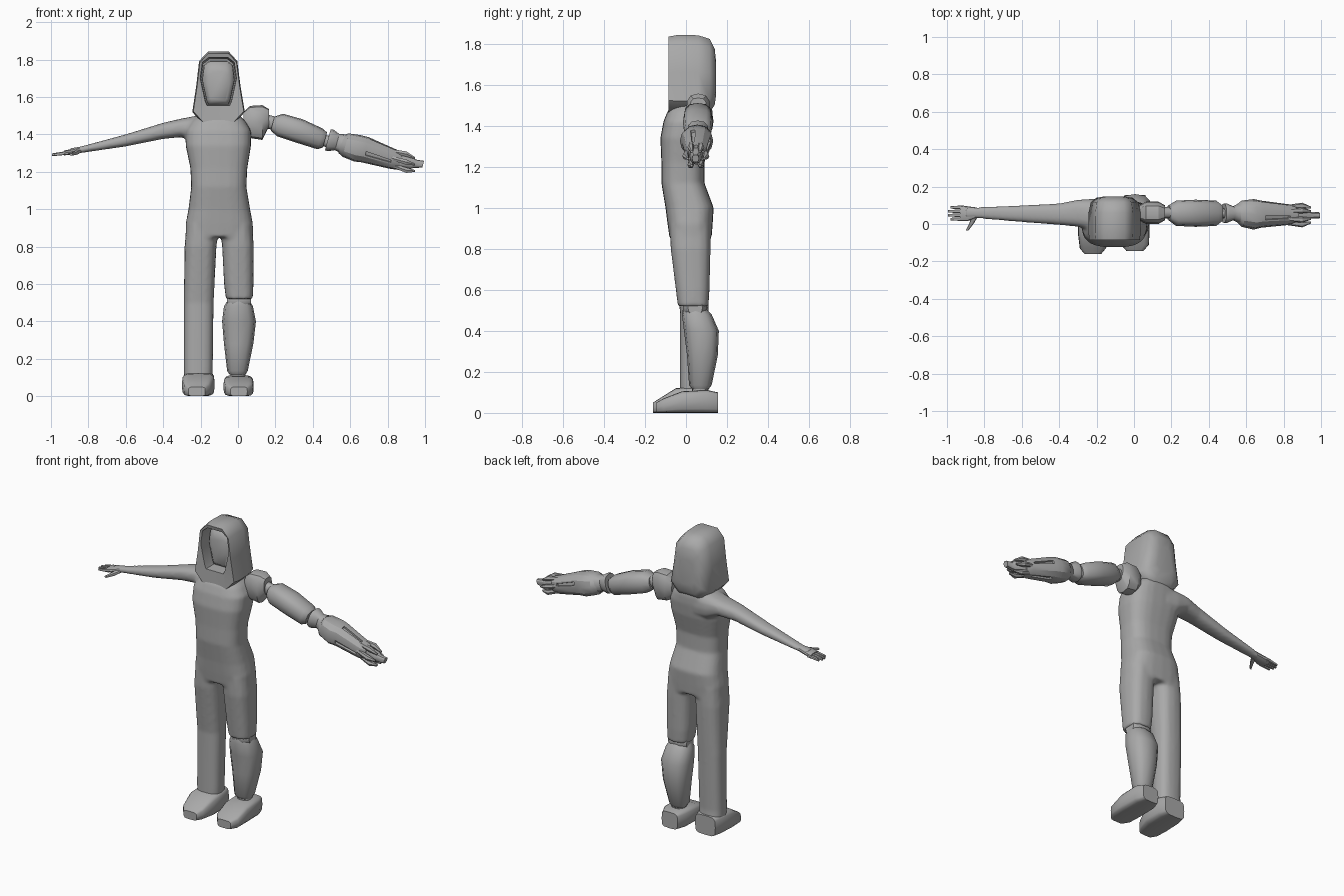
import bpy, bmesh, math
from mathutils import Vector

default_cube = bpy.data.objects.get("Cube")
if default_cube:
    bpy.data.objects.remove(default_cube, do_unlink=True)

grey = bpy.data.materials.new("plain grey")
grey.use_nodes = True
grey.diffuse_color = (.4, .4, .4, 1)
grey.node_tree.nodes["Principled BSDF"].inputs["Base Color"].default_value = (.4, .4, .4, 1)


def loft(bm, axis, rings, power=.8, sides=16, slant=0, turn=0):
    """Closed tube; each ring is (position, low and high of the two other axes)."""
    others = [i for i in range(3) if i != axis]
    loops = []
    for position, a_low, a_high, b_low, b_high in rings:
        loop = []
        for i in range(sides):
            angle = math.tau * (i + turn) / sides
            c, s = math.cos(angle), math.sin(angle)
            c = math.copysign(abs(c) ** power, c)
            s = math.copysign(abs(s) ** power, s)
            point = Vector()
            point[others[0]] = (a_low + a_high) / 2 + c * (a_high - a_low) / 2
            point[others[1]] = (b_low + b_high) / 2 + s * (b_high - b_low) / 2
            point[axis] = position + slant * s * (b_high - b_low) / 2
            loop.append(bm.verts.new(point))
        loops.append(loop)
    return bridge(bm, loops)


def bridge(bm, loops):
    """Join matching vertex loops with quads and cap both ends."""
    walls = []
    for low, high in zip(loops, loops[1:]):
        for i in range(len(low)):
            j = (i + 1) % len(low)
            walls.append(bm.faces.new((low[i], low[j], high[j], high[i])))
    bm.faces.new(loops[0])
    bm.faces.new(loops[-1])
    return walls


def finish(bm, name, sharp=40):
    """Turn the bmesh into a shaded grey object."""
    bmesh.ops.recalc_face_normals(bm, faces=bm.faces)
    mesh = bpy.data.meshes.new(name)
    bm.to_mesh(mesh)
    bm.free()
    mesh.materials.append(grey)
    part = bpy.data.objects.new(name, mesh)
    bpy.context.collection.objects.link(part)
    bpy.ops.object.select_all(action='DESELECT')
    part.select_set(True)
    bpy.context.view_layer.objects.active = part
    bpy.ops.object.shade_smooth_by_angle(angle=math.radians(sharp))
    return part


def tube(name, axis, rings, sharp=40, **options):
    bm = bmesh.new()
    loft(bm, axis, rings, **options)
    return finish(bm, name, sharp)


# Torso, legs and right arm, fused into one smooth skin
bm = bmesh.new()
loft(bm, 2, [(.85, -.28, .08, -.08, .125), (.92, -.28, .08, -.09, .13),
             (1, -.265, .065, -.1, .135), (1.12, -.25, .045, -.12, .09),
             (1.22, -.255, .05, -.12, .09), (1.34, -.28, .07, -.125, .12),
             (1.42, -.28, .07, -.11, .13), (1.47, -.25, .04, -.09, .13),
             (1.51, -.2, 0, -.06, .12)], power=.7, sides=24)
loft(bm, 2, [(.04, -.29, -.14, -.03, .11), (.15, -.29, -.135, -.03, .1),
             (.5, -.29, -.13, -.03, .11), (.8, -.286, -.115, -.075, .12),
             (.92, -.275, -.1, -.08, .12)], power=.75)
loft(bm, 2, [(.52, -.065, .08, -.04, .11), (.6, -.075, .083, -.05, .115),
             (.8, -.085, .085, -.075, .12), (.92, -.1, .075, -.08, .12)], power=.75)
loft(bm, 0, [(-.9, .03, .09, 1.295, 1.325), (-.84, .03, .09, 1.3, 1.335),
             (-.6, .01, .1, 1.335, 1.4), (-.4, -.005, .11, 1.375, 1.462),
             (-.3, -.015, .13, 1.385, 1.485), (-.22, -.04, .135, 1.34, 1.5),
             (-.14, -.04, .13, 1.33, 1.5)])
body = finish(bm, "body")
remesh = body.modifiers.new("fuse", 'REMESH')
remesh.mode = 'VOXEL'
remesh.voxel_size = .009
remesh.use_smooth_shade = True
relax = body.modifiers.new("relax", 'SMOOTH')
relax.factor = .5
relax.iterations = 8

# Right hand: palm, four fingers and a thumb
bm = bmesh.new()
loft(bm, 0, [(-.93, .015, .1, 1.287, 1.313), (-.89, .015, .095, 1.292, 1.322),
             (-.84, .035, .088, 1.302, 1.334)], sides=12)
for i in range(4):
    y = .026 + i * .021
    tip = -1 + .012 * abs(i - 1.5)
    loft(bm, 0, [(tip, y - .007, y + .007, 1.284, 1.298),
                 (-.91, y - .01, y + .01, 1.291, 1.311)], sides=8)
loft(bm, 1, [(-.035, -.9, -.885, 1.285, 1.298), (.005, -.88, -.855, 1.29, 1.31),
             (.04, -.87, -.835, 1.3, 1.32)], sides=8)
finish(bm, "right_hand")

# Feet
tube("right_foot", 1, [(-.16, -.265, -.175, 0, .05), (-.13, -.29, -.15, 0, .07),
                       (-.05, -.3, -.125, 0, .12), (.06, -.295, -.125, 0, .13),
                       (.11, -.28, -.14, 0, .12)], power=.45)
tube("left_foot", 1, [(-.145, -.04, .05, 0, .05), (-.11, -.07, .08, 0, .07),
                      (-.02, -.078, .084, 0, .105), (.1, -.075, .082, 0, .112),
                      (.155, -.05, .06, 0, .1)], power=.45)

# Artificial lower left leg
tube("left_shin", 2, [(.115, -.045, .04, .03, .11), (.135, -.058, .052, .015, .125),
                      (.28, -.075, .082, .005, .155), (.4, -.085, .096, -.01, .16),
                      (.48, -.075, .08, -.02, .125), (.505, -.06, .065, -.015, .1)],
     power=.8, sides=12)
tube("left_ankle", 2, [(.09, -.04, .04, .03, .11), (.14, -.04, .04, .03, .11)])
tube("left_knee", 0, [(-.06, .01, .08, .48, .545), (-.03, -.015, .1, .465, .56),
                      (.04, -.015, .1, .465, .56), (.07, .01, .08, .48, .545)])

# Hood: rim, outer shell and recessed opening share one outline order
outer = [(-.16, 1.84), (-.05, 1.84), (-.005, 1.79), (.012, 1.66), (.035, 1.52),
         (-.03, 1.45), (-.18, 1.45), (-.243, 1.52), (-.222, 1.66), (-.207, 1.79)]
opening = [(-.155, 1.812), (-.055, 1.812), (-.02, 1.785), (-.008, 1.7), (-.035, 1.575),
           (-.045, 1.553), (-.165, 1.553), (-.175, 1.575), (-.202, 1.7), (-.19, 1.785)]


def outline(bm, points, y, scale=1, lift=1.62):
    return [bm.verts.new((-.105 + (x + .105) * scale, y, lift + (z - lift) * scale))
            for x, z in points]


bm = bmesh.new()
bridge(bm, [outline(bm, opening, .01, .95), outline(bm, opening, -.08),
            outline(bm, outer, -.085, .97), outline(bm, outer, -.04, 1.01),
            outline(bm, outer, .06), outline(bm, outer, .115, .92),
            outline(bm, outer, .14, .7), outline(bm, outer, .147, .4)])
finish(bm, "hood", 50)

# Tapered face plate inside the hood
bm = bmesh.new()
bridge(bm, [outline(bm, opening, .03, .92), outline(bm, opening, -.015, .88),
            outline(bm, opening, -.035, .6)])
finish(bm, "face_plate", 60)

# Artificial left arm: shoulder cap, upper arm and joints
arm = dict(slant=.27, sides=12)
tube("left_shoulder_cap", 0, [(.03, .02, .1, 1.42, 1.52), (.065, 0, .12, 1.38, 1.552),
                              (.13, 0, .12, 1.37, 1.556), (.165, .02, .1, 1.44, 1.535)],
     sharp=30, power=.7, sides=12)
tube("left_shoulder_joint", 0, [(.13, .03, .09, 1.44, 1.51), (.21, .03, .09, 1.42, 1.49)], **arm)
tube("left_upper_arm", 0, [(.185, .02, .1, 1.42, 1.495), (.225, -.01, .125, 1.39, 1.51),
                           (.33, -.015, .13, 1.355, 1.48), (.44, -.01, .125, 1.32, 1.43),
                           (.465, .01, .105, 1.33, 1.41)], power=.75, **arm)
tube("left_elbow_joint", 0, [(.44, .03, .085, 1.34, 1.4), (.6, .03, .085, 1.31, 1.37)], **arm)
tube("left_elbow_cup", 0, [(.48, .005, .11, 1.315, 1.425), (.495, .005, .11, 1.31, 1.425),
                           (.53, .02, .095, 1.315, 1.402), (.56, .005, .11, 1.3, 1.4)], **arm)

# Faceted forearm with a slot sunk into alternate long panels
bm = bmesh.new()
walls = loft(bm, 0, [(.55, .01, .105, 1.3, 1.395), (.575, -.015, .125, 1.28, 1.405),
                     (.64, -.03, .133, 1.255, 1.395), (.68, -.02, .125, 1.25, 1.385),
                     (.83, -.005, .105, 1.215, 1.32), (.87, .01, .09, 1.21, 1.305)],
             power=.9, sides=12, slant=.27)
panels = [face for i, face in enumerate(walls) if i // 12 == 3 and i % 3 == 0]
bmesh.ops.recalc_face_normals(bm, faces=bm.faces)
bmesh.ops.inset_individual(bm, faces=panels, thickness=.012)
bmesh.ops.inset_individual(bm, faces=panels, thickness=.002, depth=-.012)
finish(bm, "left_forearm", 30)

# Wrist core, blunt tip and a ring of claws
tube("left_wrist_tip", 0, [(.84, .015, .085, 1.22, 1.3), (.93, .02, .075, 1.215, 1.275),
                           (.945, .028, .065, 1.22, 1.265), (.99, .03, .063, 1.222, 1.258)],
     sharp=30, **arm)
bm = bmesh.new()
for i in range(6):
    angle = math.tau * i / 6
    rings = []
    for x, reach, half in ((.82, .042, .012), (.9, .05, .016), (.945, .04, .006)):
        y = .048 + reach * math.cos(angle)
        z = 1.262 - .27 * (x - .86) + reach * math.sin(angle)
        rings.append((x, y - half, y + half, z - half, z + half))
    loft(bm, 0, rings, sides=6)
finish(bm, "left_claws", 25)
